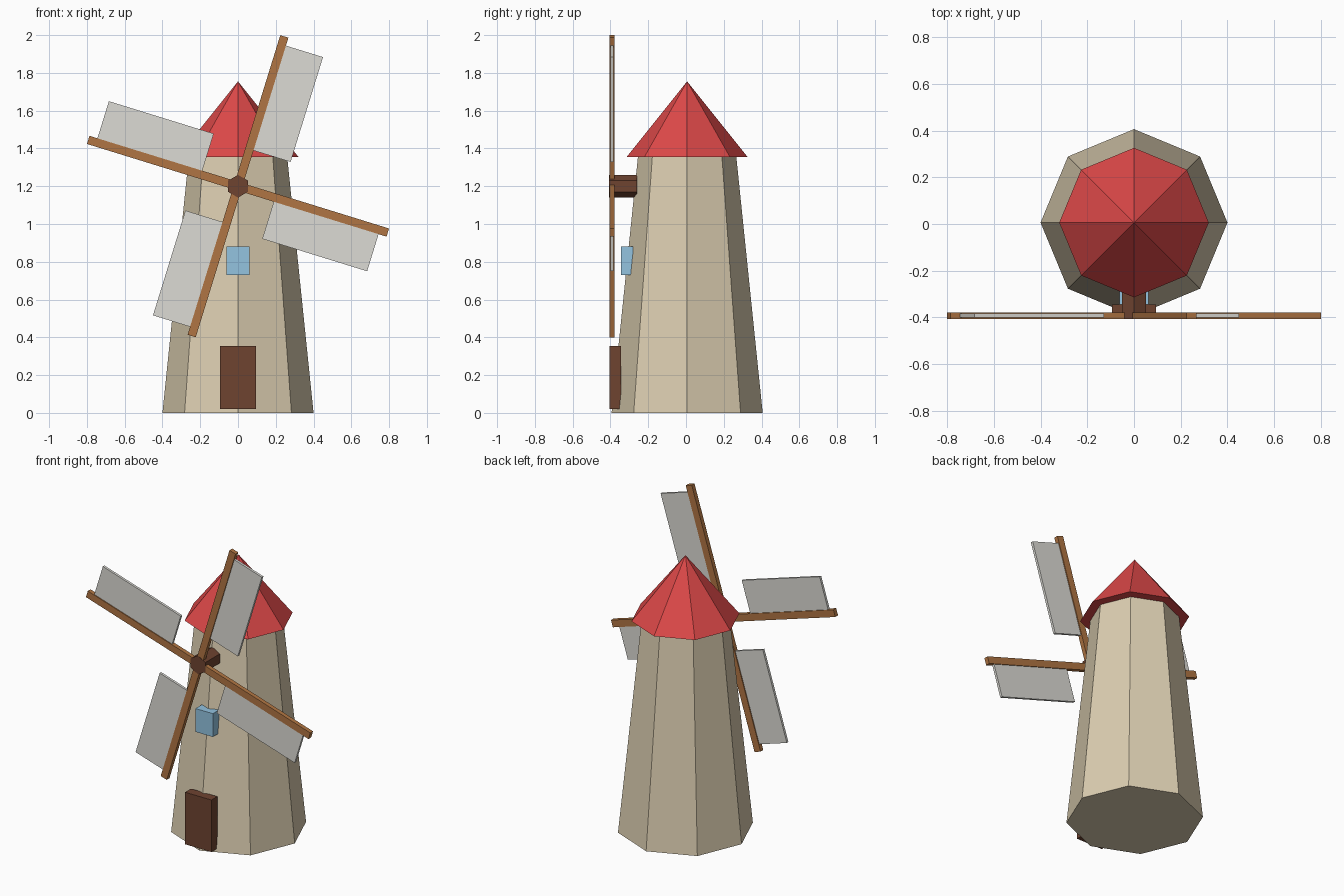
import bpy, bmesh, math
from mathutils import Matrix, Vector

cube = bpy.data.objects.get("Cube")
if cube:
    bpy.data.objects.remove(cube, do_unlink=True)


def material(name, *rgb):
    linear = [((c / 255 + 0.055) / 1.055) ** 2.4 for c in rgb] + [1]
    mat = bpy.data.materials.new(name)
    mat.use_nodes = True
    mat.diffuse_color = linear
    node = next(n for n in mat.node_tree.nodes if n.type == 'BSDF_PRINCIPLED')
    node.inputs["Base Color"].default_value = linear
    node.inputs["Roughness"].default_value = 0.9
    return mat


STONE = material("beige stone", 220, 206, 177)
RED = material("red roof", 220, 72, 72)
DARK = material("dark wood", 110, 67, 48)
WOOD = material("light wood", 176, 117, 67)
CLOTH = material("pale cloth", 220, 219, 213)
GLASS = material("blue glass", 147, 195, 224)


def finish(name, bm, mat):
    bmesh.ops.recalc_face_normals(bm, faces=bm.faces)
    mesh = bpy.data.meshes.new(name)
    bm.to_mesh(mesh)
    bm.free()
    mesh.materials.append(mat)
    obj = bpy.data.objects.new(name, mesh)
    bpy.context.collection.objects.link(obj)
    return obj


def box(name, low, high, mat, turn=Matrix()):
    low, high = Vector(low), Vector(high)
    place = Matrix.Translation((low + high) / 2) @ Matrix.Diagonal((*(high - low), 1))
    bm = bmesh.new()
    bmesh.ops.create_cube(bm, size=1, matrix=turn @ place)
    return finish(name, bm, mat)


def cone(name, sides, r1, r2, depth, matrix, mat):
    bm = bmesh.new()
    bmesh.ops.create_cone(bm, cap_ends=True, segments=sides, radius1=r1,
                          radius2=r2, depth=depth, matrix=matrix)
    bmesh.ops.remove_doubles(bm, verts=bm.verts, dist=1e-5)
    return finish(name, bm, mat)


# Eight-sided tower and roof
AXIS_Y = 0.006
cone("tower", 8, 0.4, 0.26, 1.36, Matrix.Translation((0, AXIS_Y, 0.68)), STONE)
cone("roof", 8, 0.32, 0, 0.4, Matrix.Translation((0, AXIS_Y, 1.555)), RED)

# Door and window
box("door", (-0.094, -0.405, 0.02), (0.094, -0.345, 0.355), DARK)
box("window", (-0.062, -0.345, 0.73), (0.062, -0.28, 0.88), GLASS)

# Hub, pointing forward
HUB_Z = 1.2
cone("hub", 6, 0.06, 0.06, 0.147,
     Matrix.Translation((0, -0.3335, HUB_Z)) @ Matrix.Rotation(math.pi / 2, 4, 'X'), DARK)

# Four arms, each with a sail on its clockwise side
for i in range(4):
    turn = Matrix.Translation((0, 0, HUB_Z)) @ Matrix.Rotation(0.3 + i * math.pi / 2, 4, 'Y')
    box(f"arm_{i + 1}", (-0.0225, -0.406, 0), (0.0225, -0.378, 0.83), WOOD, turn)
    box(f"sail_{i + 1}", (0.015, -0.4, 0.205), (0.228, -0.384, 0.786), CLOTH, turn)
